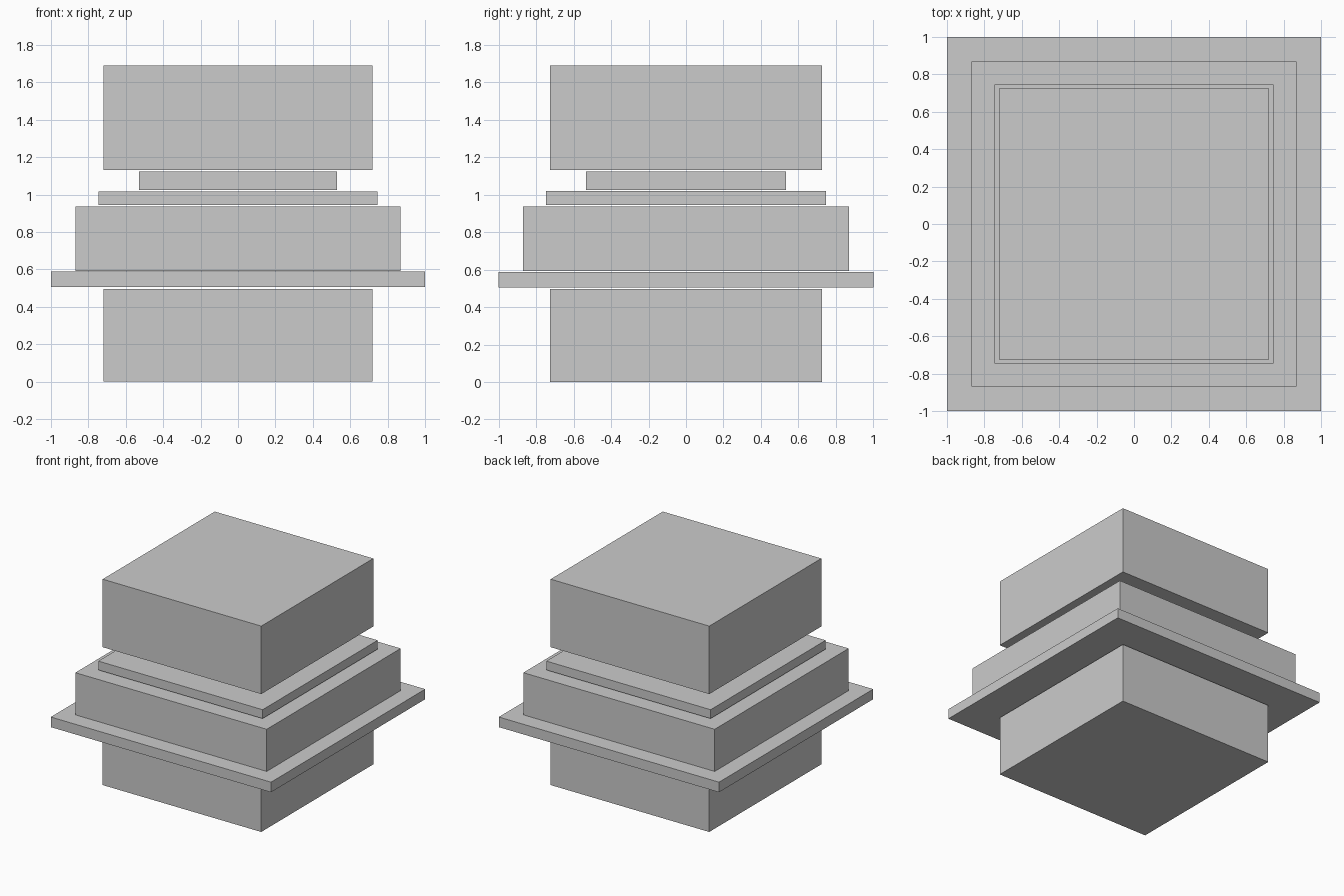
import bpy
import bmesh
from mathutils import Matrix

if "Cube" in bpy.data.objects:
    bpy.data.objects.remove(bpy.data.objects["Cube"])


def slab(name, half_x, half_y, z0, z1):
    """Rectangular block centred on the vertical axis, from z0 to z1."""
    mesh = bpy.data.meshes.new(name)
    bm = bmesh.new()
    size = Matrix.Diagonal((2 * half_x, 2 * half_y, z1 - z0, 1))
    bmesh.ops.create_cube(bm, size=1, matrix=Matrix.Translation((0, 0, (z0 + z1) / 2)) @ size)
    bm.to_mesh(mesh)
    bm.free()
    obj = bpy.data.objects.new(name, mesh)
    bpy.context.collection.objects.link(obj)
    return obj


# Stack of separate slabs with thin gaps, bottom to top
slab("base_block", 0.72, 0.727, 0.0, 0.496)
slab("wide_plate", 1.0, 1.0, 0.505, 0.588)
slab("middle_block", 0.869, 0.869, 0.591, 0.937)
slab("step_plate", 0.746, 0.746, 0.945, 1.018)
slab("neck_block", 0.528, 0.534, 1.024, 1.123)
slab("top_block", 0.72, 0.727, 1.132, 1.69)
